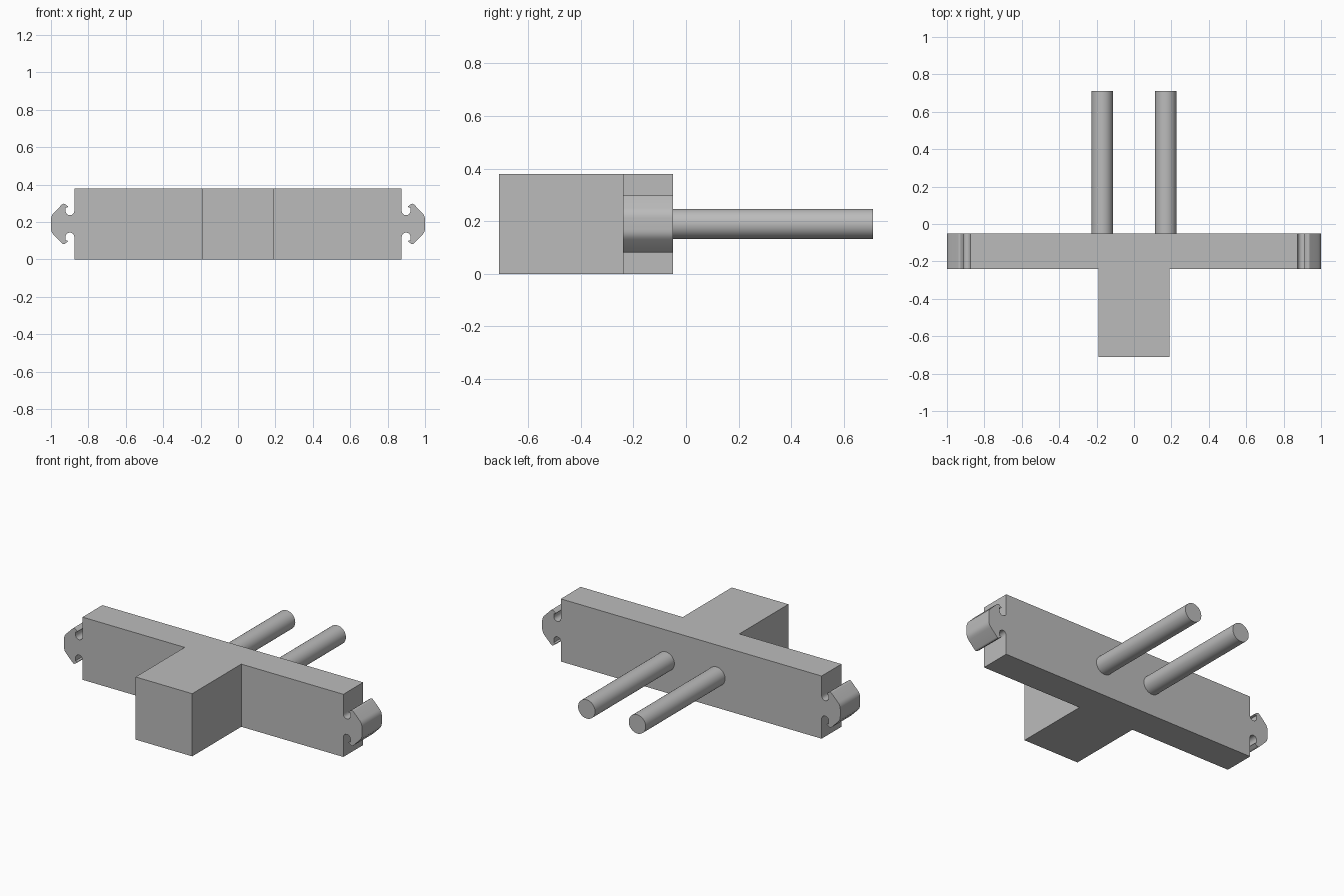
import bpy, bmesh, math
from mathutils import Vector

cube = bpy.data.objects.get("Cube")
if cube:
    bpy.data.objects.remove(cube, do_unlink=True)

grey = bpy.data.materials.new("plain_grey")
grey.use_nodes = True
grey.diffuse_color = (0.5, 0.5, 0.5, 1)
grey.node_tree.nodes["Principled BSDF"].inputs["Base Color"].default_value = (0.5, 0.5, 0.5, 1)

MID = 0.19               # height of the centre line
FRONT, BACK = -0.24, -0.05   # depth of the crossbar


def prism(name, points, start, direction, smooth=None):
    """Extrude a closed outline of 3D points along a direction."""
    bm = bmesh.new()
    face = bm.faces.new([bm.verts.new(Vector(p) + Vector(start)) for p in points])
    top = bmesh.ops.extrude_face_region(bm, geom=[face])["geom"]
    bmesh.ops.translate(bm, vec=direction,
                        verts=[v for v in top if isinstance(v, bmesh.types.BMVert)])
    bmesh.ops.recalc_face_normals(bm, faces=bm.faces)
    mesh = bpy.data.meshes.new(name)
    bm.to_mesh(mesh)
    bm.free()
    mesh.materials.append(grey)
    obj = bpy.data.objects.new(name, mesh)
    bpy.context.collection.objects.link(obj)
    if smooth:
        bpy.ops.object.select_all(action="DESELECT")
        obj.select_set(True)
        bpy.context.view_layer.objects.active = obj
        bpy.ops.object.shade_smooth_by_angle(angle=math.radians(smooth))
    return obj


def rounded(corner, before, after, size, steps=5):
    """Points of a soft corner, blending between its two edges."""
    c, b, a = Vector(corner), Vector(before), Vector(after)
    p, q = c + (b - c).normalized() * size, c + (a - c).normalized() * size
    return [p * (1 - t) ** 2 + c * 2 * t * (1 - t) + q * t * t
            for t in [i / steps for i in range(steps + 1)]]


# T-shaped body: crossbar and front block in one piece
half = [(0.19, -0.71, 0), (0.19, FRONT, 0), (0.875, FRONT, 0), (0.875, BACK, 0)]
body = half + [(-x, y, z) for x, y, z in reversed(half)]
prism("body", body, (0, 0, 0), (0, 0, 0.38))

# Upper half of the arrow-shaped clip: U notch, barb, sloped tip
r = 0.0235
upper = [Vector((0.875, 0.07))]
upper += [Vector((0.875 + r - r * math.cos(a), 0.07 - r * math.sin(a)))
          for a in [math.pi * i / 10 for i in range(1, 11)]]
base, barb, tip = (0.922, 0.07), (0.922, 0.122), (1.0, 0.044)
barb_in = (0.922, 0.088)
crest = (0.934, 0.111)
upper += [Vector(barb_in)]
upper += rounded((0.909, 0.09), (0.922, 0.086), (0.909, 0.1), 0.004, 2)
upper += rounded(crest, (0.909, 0.096), tip, 0.010)
upper += rounded(tip, crest, (1.0, 0), 0.022)
upper = [Vector((0.86, 0.07))] + upper
outline = upper + [Vector((p.x, -p.y)) for p in reversed(upper)]

for side, label in ((1, "left"), (-1, "right")):
    # End clip
    prism(label + "_clip", [(side * p.x, 0, p.y) for p in outline],
          (0, FRONT, MID), (0, BACK - FRONT, 0), 35)
    # Round peg at the back
    ring = [(0.057 * math.cos(a), 0, 0.057 * math.sin(a))
            for a in [math.tau * i / 48 for i in range(48)]]
    prism(label + "_peg", ring, (side * 0.17, BACK, MID), (0, 0.71 - BACK, 0), 35)
